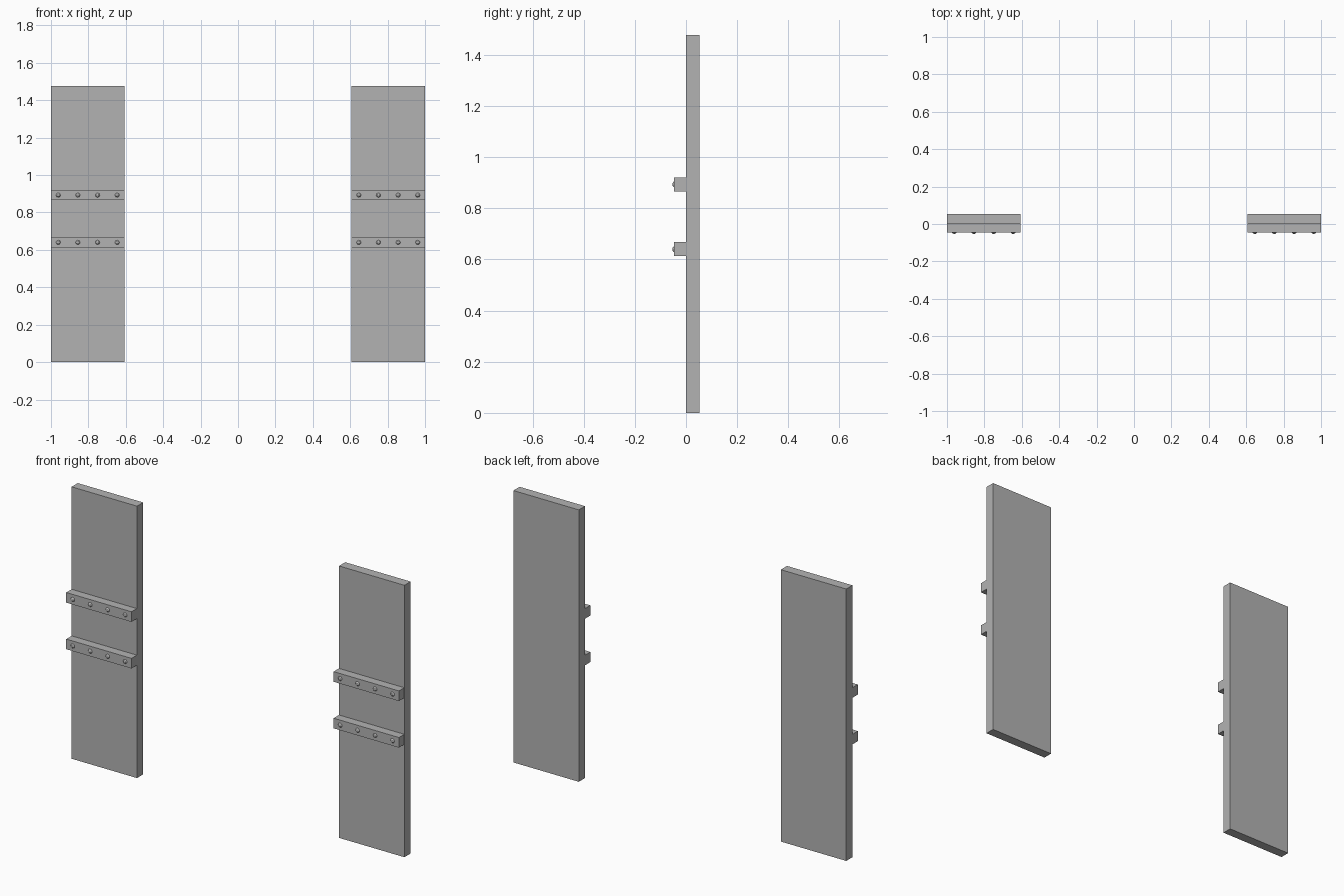
import bpy
import math

cube = bpy.data.objects.get("Cube")
if cube:
    bpy.data.objects.remove(cube, do_unlink=True)

# Single grey finish
grey = bpy.data.materials.new("plain_grey")
grey.use_nodes = True
colour = (0.45, 0.45, 0.45, 1)
grey.diffuse_color = colour
grey.node_tree.nodes["Principled BSDF"].inputs["Base Color"].default_value = colour


def finish(name):
    ob = bpy.context.object
    ob.name = name
    ob.data.materials.append(grey)
    return ob


def box(name, x0, x1, y0, y1, z0, z1):
    bpy.ops.mesh.primitive_cube_add(
        size=1, location=((x0 + x1) / 2, (y0 + y1) / 2, (z0 + z1) / 2))
    bpy.context.object.scale = (x1 - x0, y1 - y0, z1 - z0)
    bpy.ops.object.transform_apply(location=False, rotation=False, scale=True)
    return finish(name)


def bolt(name, x, z):
    bpy.ops.mesh.primitive_uv_sphere_add(
        segments=8, ring_count=6, radius=0.014,
        location=(x, -0.0395, z), rotation=(math.pi / 2, 0, 0))
    finish(name)


WIDTH = 0.393
for side, left_edge in (("right", -1.0), ("left", 1.0 - WIDTH)):
    # Tall flat board
    box(f"{side}_panel", left_edge, left_edge + WIDTH, 0, 0.053, 0, 1.477)
    # Two cross bars, each with a row of bolts
    for level, z in (("lower", 0.64), ("upper", 0.893)):
        box(f"{side}_{level}_bar", left_edge, left_edge + WIDTH - 0.001,
            -0.046, 0.005, z - 0.0275, z + 0.0275)
        for i in range(4):
            bolt(f"{side}_{level}_bolt_{i + 1}", left_edge + 0.039 + i * 0.105, z)
